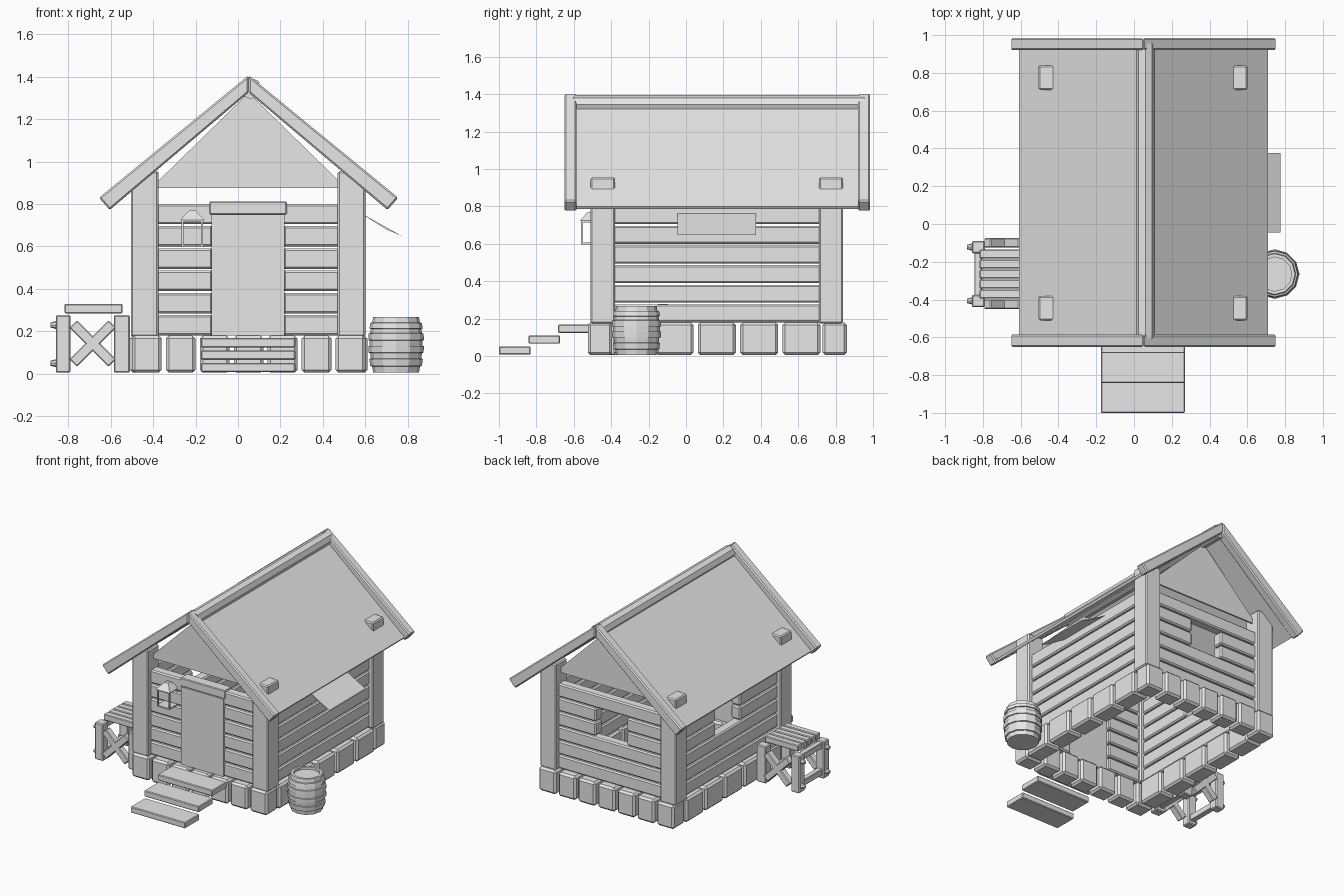
import bpy, bmesh, math
from mathutils import Matrix, Vector

cube = bpy.data.objects.get("Cube")
if cube:
    bpy.data.objects.remove(cube, do_unlink=True)

GREY = bpy.data.materials.new("plain_grey")
GREY.use_nodes = True
GREY.diffuse_color = (0.8, 0.8, 0.8, 1)
for node in GREY.node_tree.nodes:
    if node.type == 'BSDF_PRINCIPLED':
        node.inputs["Base Color"].default_value = (0.8, 0.8, 0.8, 1)


def finish(name, bm, bevel=0.0):
    bmesh.ops.recalc_face_normals(bm, faces=bm.faces)
    mesh = bpy.data.meshes.new(name)
    bm.to_mesh(mesh)
    bm.free()
    mesh.materials.append(GREY)
    obj = bpy.data.objects.new(name, mesh)
    bpy.context.collection.objects.link(obj)
    if bevel:
        mod = obj.modifiers.new("worn_edges", 'BEVEL')
        mod.width = bevel
        mod.segments = 1
    return obj


def add_box(bm, x, y, z, turn=None):
    """Box from three (min, max) ranges, optionally turned about its centre."""
    size = Vector((x[1] - x[0], y[1] - y[0], z[1] - z[0]))
    centre = Vector((sum(x) / 2, sum(y) / 2, sum(z) / 2))
    m = Matrix.Translation(centre) @ (turn or Matrix()) @ Matrix.Diagonal((*size, 1))
    bmesh.ops.create_cube(bm, size=1, matrix=m)


def boxes(name, ranges, bevel=0.0):
    bm = bmesh.new()
    for r in ranges:
        add_box(bm, *r)
    return finish(name, bm, bevel)


def add_prism(bm, outline, y0, y1):
    """Extrude an x-z outline along y."""
    rings = [[bm.verts.new((x, y, z)) for x, z in outline] for y in (y0, y1)]
    bm.faces.new(rings[0])
    bm.faces.new(rings[1])
    n = len(outline)
    for i in range(n):
        j = (i + 1) % n
        bm.faces.new((rings[0][i], rings[0][j], rings[1][j], rings[1][i]))


MID = 0.05  # house centre line in x


# Stone foundation: rows of blocks round an open middle
blocks = []
pitch = 1.12 / 7
for i in range(7):
    a = -0.51 + i * pitch
    for y in ((-0.525, -0.395), (0.73, 0.86)):
        blocks.append(((a + 0.01, a + pitch - 0.01), y, (0.005, 0.18)))
pitch = 1.13 / 5
for i in range(5):
    a = -0.4 + i * pitch
    for x in ((-0.51, -0.38), (0.48, 0.61)):
        blocks.append((x, (a + 0.012, a + pitch - 0.012), (0.005, 0.18)))
boxes("foundation_blocks", blocks, 0.014)

# Corner posts poke through the roof
boxes("corner_posts", [(x, y, (0.175, 0.955))
                       for x in ((-0.505, -0.375), (0.47, 0.6))
                       for y in ((-0.51, -0.38), (0.71, 0.84))], 0.008)

# Plank walls, with gaps for the door and two windows
ROW = 0.105
front, back, left, right = [], [], [], []
for i in range(6):
    z = (0.18 + i * ROW, 0.18 + i * ROW + 0.096)
    window = i in (3, 4)
    spans = [(-0.39, 0.485)] if i == 5 else [(-0.39, -0.12), (0.215, 0.485)]
    front += [(s, (-0.475, -0.4), z) for s in spans]
    spans = [(-0.39, -0.08), (0.17, 0.485)] if window else [(-0.39, 0.485)]
    back += [(s, (0.73, 0.805), z) for s in spans]
    spans = [(-0.39, 0.05), (0.33, 0.72)] if window else [(-0.39, 0.72)]
    left += [((-0.475, -0.4), s, z) for s in spans]
    right.append(((0.495, 0.57), (-0.39, 0.72), z))
for name, planks in (("front_wall", front), ("back_wall", back),
                     ("left_wall", left), ("right_wall", right)):
    boxes(name, planks, 0.009)

# Door and lintel
boxes("door", [((-0.125, 0.22), (-0.485, -0.43), (0.18, 0.75))])
boxes("door_lintel", [((-0.135, 0.23), (-0.48, -0.4), (0.75, 0.812))], 0.005)

# Thin gable panels
bm = bmesh.new()
for y in (-0.445, 0.77):
    add_prism(bm, [(MID - 0.46, 0.875), (MID + 0.46, 0.875), (MID, 1.325)], y, y + 0.012)
finish("gable_panels", bm)

# Roof slabs and the trim boards along both gable ends
slabs, trims = bmesh.new(), bmesh.new()
for s in (-1, 1):
    slab = [(0, 1.362), (0.66, 0.8), (0.65, 0.785), (0, 1.342)]
    add_prism(slabs, [(MID + s * d, z) for d, z in slab], -0.6, 0.95)
    trim = [(0, 1.407), (0.705, 0.83), (0.655, 0.772), (0, 1.325)]
    for y in (-0.65, 0.92):
        add_prism(trims, [(MID + s * d, z) for d, z in trim], y, y + 0.065)
finish("roof_slabs", slabs)
finish("roof_trim", trims, 0.008)

# Ridge beam
bm = bmesh.new()
bmesh.ops.create_cone(bm, cap_ends=True, segments=8, radius1=0.05, radius2=0.05, depth=1.56,
                      matrix=Matrix.Translation((MID + 0.01, 0.175, 1.345))
                      @ Matrix.Rotation(math.pi / 2, 4, 'X'))
finish("ridge_beam", bm)

# Awning sheet on the right wall
bm = bmesh.new()
add_prism(bm, [(0.565, 0.765), (0.775, 0.648), (0.7, 0.68)], -0.045, 0.375)
finish("side_awning", bm)

# Entrance steps
boxes("front_steps", [((-0.175, 0.27), (-1 + i * 0.158, -0.832 + i * 0.158),
                       (0.008 + i * 0.058, 0.052 + i * 0.058)) for i in range(3)], 0.005)

# Hanging lantern: base, cage bars and hipped cap
LX, LY = -0.215, -0.51
cage = [((LX - 0.052, LX + 0.052), (LY - 0.052, LY + 0.052), z)
        for z in ((0.597, 0.607), (0.715, 0.725))]
for sx in (-1, 1):
    for sy in (-1, 1):
        bx, by = LX + sx * 0.046, LY + sy * 0.046
        cage.append(((bx - 0.005, bx + 0.005), (by - 0.005, by + 0.005), (0.6, 0.72)))
boxes("lantern_cage", cage)
bm = bmesh.new()
bmesh.ops.create_cone(bm, cap_ends=True, segments=4, radius1=0.082, radius2=0.022, depth=0.045,
                      matrix=Matrix.Translation((LX, LY, 0.747))
                      @ Matrix.Rotation(math.pi / 4, 4, 'Z'))
finish("lantern_cap", bm)

# Barrel: bulging staves with raised hoops and a sunken lid
profile = [(0, 0.006), (0.108, 0.006), (0.113, 0.035), (0.122, 0.037), (0.126, 0.07),
           (0.119, 0.072), (0.122, 0.098), (0.13, 0.1), (0.131, 0.13), (0.125, 0.132),
           (0.125, 0.157), (0.131, 0.159), (0.13, 0.19), (0.122, 0.192), (0.119, 0.212),
           (0.126, 0.214), (0.121, 0.24), (0.112, 0.242), (0.108, 0.268), (0.09, 0.268),
           (0.09, 0.25), (0, 0.25)]
bm = bmesh.new()
verts = [bm.verts.new((r, 0, z)) for r, z in profile]
edges = [bm.edges.new(pair) for pair in zip(verts, verts[1:])]
bmesh.ops.spin(bm, geom=verts + edges, cent=(0, 0, 0), axis=(0, 0, 1),
               angle=math.tau, steps=12, use_merge=True)
bmesh.ops.remove_doubles(bm, verts=bm.verts, dist=0.0005)
barrel = finish("barrel", bm)
barrel.location = (0.745, -0.265, 0)

# Bench: slatted top, legs, crossed braces, rails and pegs
boxes("bench_slats", [((-0.818, -0.545), (-0.395 + i * 0.053, -0.348 + i * 0.053),
                       (0.285, 0.33)) for i in range(5)], 0.005)
leg_x = ((-0.858, -0.79), (-0.585, -0.51))
leg_y = ((-0.44, -0.375), (-0.155, -0.09))
boxes("bench_legs", [(x, y, (0.005, 0.277)) for x in leg_x for y in leg_y], 0.006)
boxes("bench_rails", [(x, (-0.4, -0.13), z)
                      for x in ((-0.845, -0.805), (-0.57, -0.53))
                      for z in ((0.03, 0.075), (0.225, 0.27))], 0.004)
bm = bmesh.new()
for y in ((-0.45, -0.4), (-0.125, -0.075)):
    for s in (-1, 1):
        add_box(bm, (-0.815, -0.555), y, (0.118, 0.168),
                Matrix.Rotation(s * math.radians(45), 4, 'Y'))
finish("bench_braces", bm, 0.005)
bm = bmesh.new()
for y in (-0.407, -0.122):
    for z in (0.05, 0.23):
        bmesh.ops.create_cone(bm, cap_ends=True, segments=8, radius1=0.02, radius2=0.012,
                              depth=0.03, matrix=Matrix.Translation((-0.868, y, z))
                              @ Matrix.Rotation(-math.pi / 2, 4, 'Y'))
finish("bench_pegs", bm)
